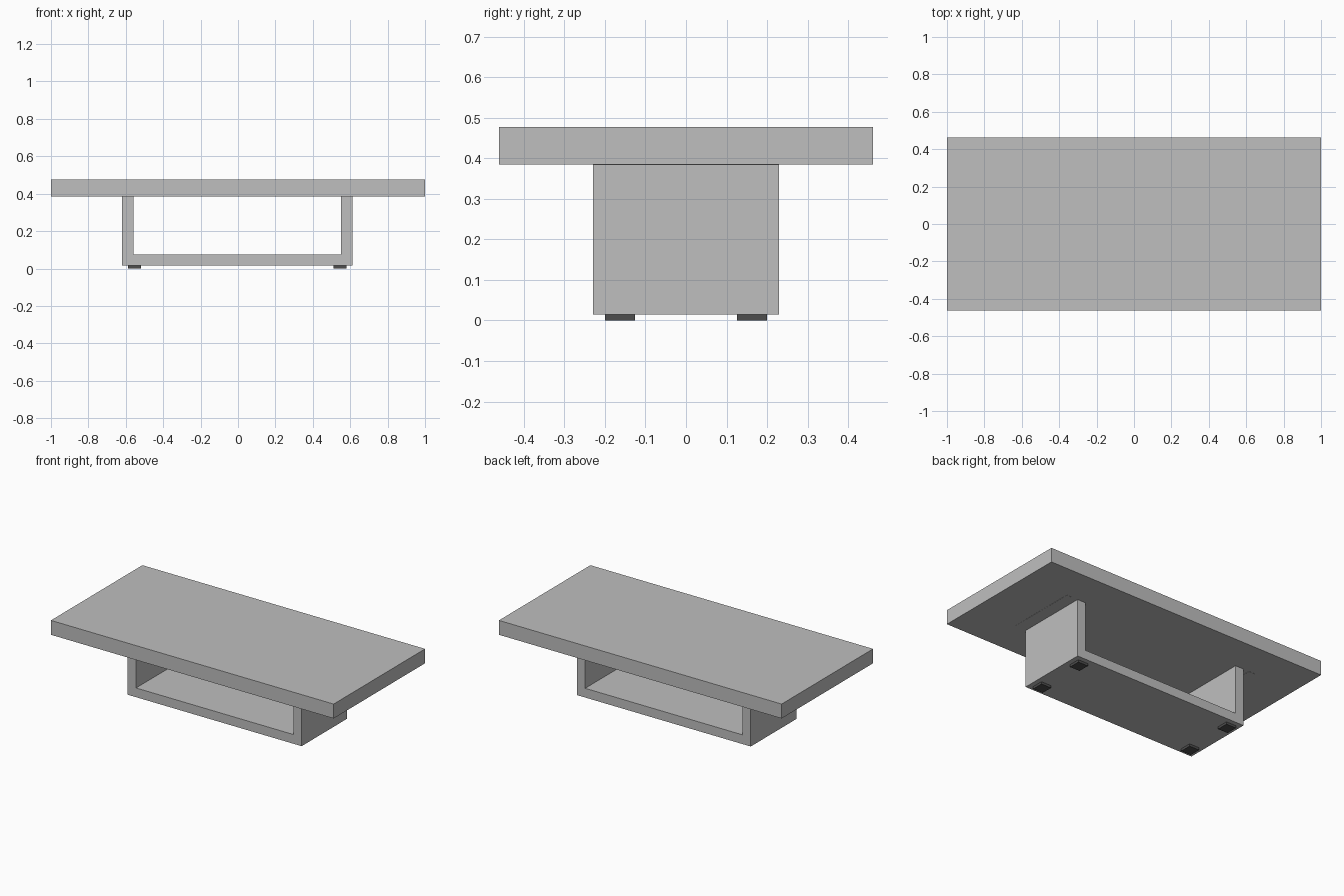
import bpy
import bmesh
from mathutils import Vector

default = bpy.data.objects.get("Cube")
if default:
    bpy.data.objects.remove(default, do_unlink=True)


def material(name, value):
    mat = bpy.data.materials.new(name)
    mat.use_nodes = True
    colour = (value, value, value, 1)
    mat.diffuse_color = colour
    mat.node_tree.nodes["Principled BSDF"].inputs["Base Color"].default_value = colour
    return mat


def finish(name, bm, mat):
    bmesh.ops.recalc_face_normals(bm, faces=bm.faces[:])
    mesh = bpy.data.meshes.new(name)
    bm.to_mesh(mesh)
    bm.free()
    mesh.materials.append(mat)
    obj = bpy.data.objects.new(name, mesh)
    bpy.context.collection.objects.link(obj)
    return obj


def box(name, low, high, mat):
    low, high = Vector(low), Vector(high)
    bm = bmesh.new()
    bmesh.ops.create_cube(bm, size=1)
    bmesh.ops.scale(bm, vec=high - low, verts=bm.verts)
    bmesh.ops.translate(bm, vec=(low + high) / 2, verts=bm.verts)
    return finish(name, bm, mat)


grey = material("light grey", 0.52)
dark = material("dark grey", 0.075)

# Main dimensions
top_low, top_high = 0.385, 0.477
foot_height = 0.015
base_x = -0.004
outer, inner = 0.615, 0.556
half_depth = 0.23
floor_top = foot_height + outer - inner

# Table top
box("table_top", (-1, -0.462, top_low), (1, 0.462, top_high), grey)

# U-shaped base, extruded from its front profile
right_half = [(outer, foot_height), (outer, top_low), (inner, top_low), (inner, floor_top)]
profile = right_half + [(-x, z) for x, z in reversed(right_half)]
bm = bmesh.new()
face = bm.faces.new([bm.verts.new((base_x + x, -half_depth, z)) for x, z in profile])
extruded = bmesh.ops.extrude_face_region(bm, geom=[face])["geom"]
moved = [v for v in extruded if isinstance(v, bmesh.types.BMVert)]
bmesh.ops.translate(bm, vec=(0, 2 * half_depth, 0), verts=moved)
finish("u_shaped_base", bm, grey)

# Feet and the flush strips under the top, on both sides
for side, sign in (("left", 1), ("right", -1)):
    x = base_x + sign * 0.549
    for end, y in (("front", -0.163), ("back", 0.163)):
        box(f"{end}_{side}_foot", (x - 0.035, y - 0.037, 0),
            (x + 0.035, y + 0.037, foot_height), dark)
    x = base_x + sign * 0.675
    box(f"{side}_underside_strip", (x - 0.02, -half_depth, top_low - 0.001),
        (x + 0.02, half_depth, top_low + 0.004), grey)
